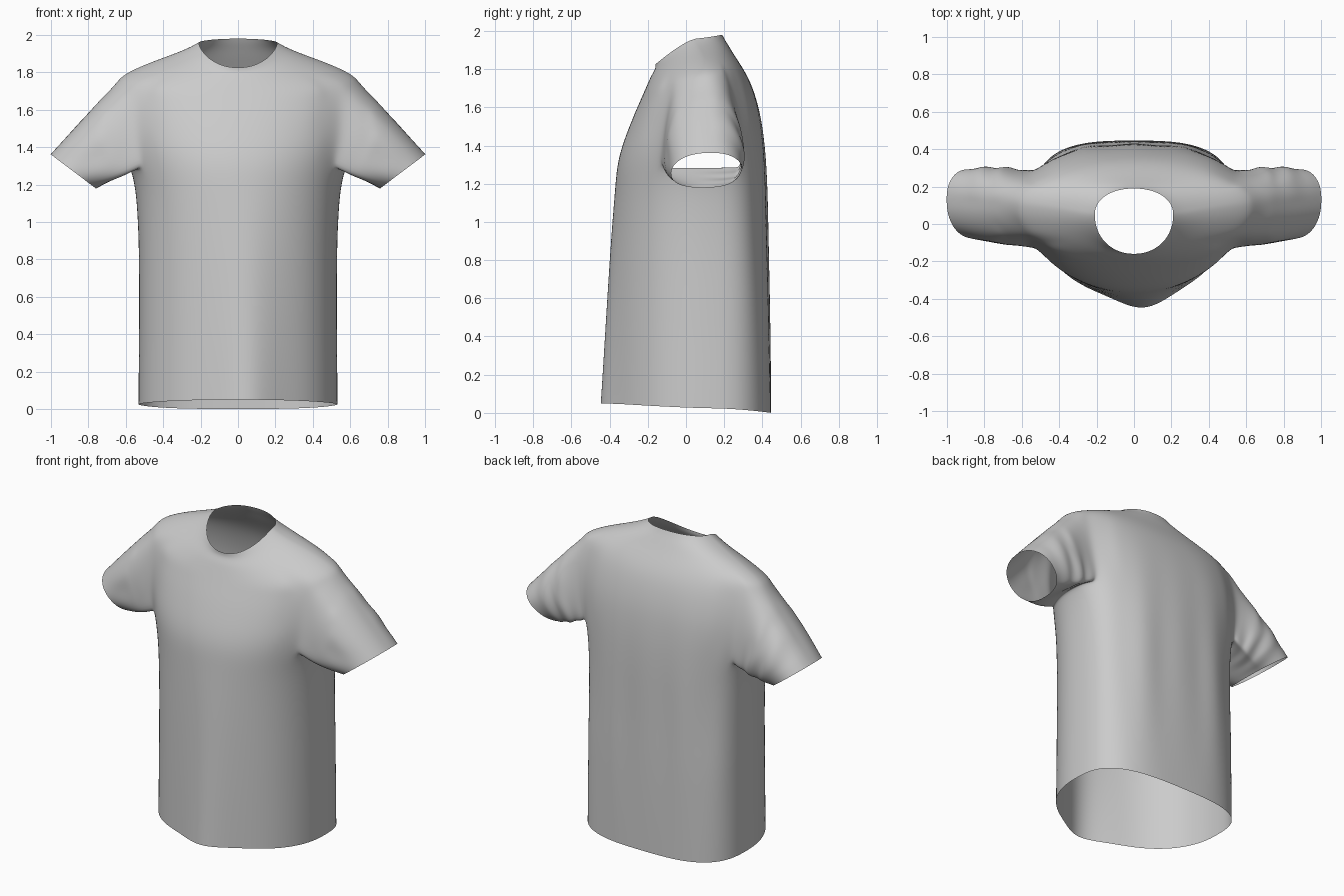
import bpy, bmesh, math
from mathutils import Vector

if "Cube" in bpy.data.objects:
    bpy.data.objects.remove(bpy.data.objects["Cube"])

N = 48          # columns around the body
HALF = 4        # armhole half width in columns
# ring: z front, z side, z back, y front, y back, half width, y of side, back squareness
RINGS = [
    (0.05, 0.025, 0.00, -0.390, 0.447, 0.533, 0.10, 3.0),
    (0.20, 0.19, 0.18, -0.388, 0.446, 0.532, 0.10, 3.0),
    (0.40, 0.40, 0.40, -0.386, 0.445, 0.530, 0.10, 3.0),
    (0.60, 0.60, 0.60, -0.383, 0.443, 0.530, 0.10, 3.0),
    (0.80, 0.80, 0.80, -0.380, 0.440, 0.530, 0.10, 2.9),
    (1.00, 1.00, 1.00, -0.375, 0.436, 0.535, 0.10, 2.8),
    (1.16, 1.18, 1.16, -0.370, 0.431, 0.548, 0.10, 2.7),
    (1.29, 1.29, 1.30, -0.363, 0.424, 0.575, 0.10, 2.6),
    (1.39, 1.40, 1.42, -0.338, 0.413, 0.605, 0.10, 2.55),
    (1.48, 1.51, 1.54, -0.305, 0.396, 0.620, 0.10, 2.5),
    (1.56, 1.62, 1.65, -0.273, 0.368, 0.625, 0.10, 2.4),
    (1.63, 1.72, 1.74, -0.242, 0.335, 0.620, 0.10, 2.3),
    (1.68, 1.79, 1.81, -0.220, 0.295, 0.610, 0.10, 2.2),
    (1.73, 1.845, 1.87, -0.198, 0.255, 0.490, 0.09, 2.1),
    (1.77, 1.89, 1.92, -0.180, 0.225, 0.360, 0.07, 2.1),
    (1.80, 1.93, 1.955, -0.160, 0.203, 0.260, 0.05, 2.1),
    (1.825, 1.96, 1.98, -0.160, 0.190, 0.210, 0.05, 2.15),
]
ROW_LOW, ROW_TOP = 7, 12   # armhole rows
FRONT_SQUARE = 2.1


def spow(v, p):
    return math.copysign(abs(v) ** p, v)


def ring_point(ring, j):
    zf, zs, zb, yf, yb, w, yc, nb = ring
    a = 2 * math.pi * j / N
    c, s = math.cos(a), math.sin(a)
    if abs(c) < 1e-9:
        c = 0.0
    if abs(s) < 1e-9:
        s = 0.0
    n = nb if s > 0 else FRONT_SQUARE
    x = w * spow(c, 2 / n)
    depth = (yb - yc) if s > 0 else (yc - yf)
    y = yc + depth * spow(s, 2 / n)
    z = zs + ((zb if s > 0 else zf) - zs) * abs(s) ** 1.25
    # hanging folds: centre bulge in front, soft pleats behind
    hang = max(0.0, 1 - zs / 1.25)
    if s < 0:
        y -= 0.065 * hang * math.exp(-((x - 0.05) / 0.15) ** 2)
    else:
        pleat = max(0.0, 1 - abs(zs - 0.9) / 0.8)
        y -= 0.008 * pleat * s * (1 - math.cos(x * 24))
    return Vector((x, y, z))


def cuff_point(f, side):
    # rounded on top, flatter underneath
    a = 2 * math.pi * f
    c = math.cos(a)
    u, v = spow(c, 1.0 if c > 0 else 0.75), spow(math.sin(a), 0.9)
    return Vector((side * (0.88 + 0.122 * u), 0.108 + 0.187 * v + 0.02 * u, 1.27 + 0.092 * u))


bm = bmesh.new()

# torso lofted from hem to neckline, leaving two armholes
grid = [[bm.verts.new(ring_point(r, j)) for j in range(N)] for r in RINGS]


def in_armhole(i, j):
    if not ROW_LOW <= i < ROW_TOP:
        return False
    return j < HALF or j >= N - HALF or N // 2 - HALF <= j < N // 2 + HALF


for i in range(len(RINGS) - 1):
    for j in range(N):
        if not in_armhole(i, j):
            k = (j + 1) % N
            bm.faces.new((grid[i][j], grid[i][k], grid[i + 1][k], grid[i + 1][j]))


# sleeves lofted from each armhole to its cuff
def add_sleeve(side):
    def vert(row, k):
        return grid[row][(k if side > 0 else N // 2 - k) % N]
    loop = [vert(ROW_TOP, k) for k in range(0, HALF)]
    loop += [vert(r, HALF) for r in range(ROW_TOP, ROW_LOW, -1)]
    loop += [vert(ROW_LOW, k) for k in range(HALF, -HALF, -1)]
    loop += [vert(r, -HALF) for r in range(ROW_LOW, ROW_TOP)]
    loop += [vert(ROW_TOP, k) for k in range(-HALF, 0)]
    m = len(loop)
    seg = [(loop[(i + 1) % m].co - loop[i].co).length for i in range(m)]
    total = sum(seg)
    start = [v.co.copy() for v in loop]
    prev, steps = loop, 12
    for st in range(1, steps + 1):
        t = st / steps
        new = []
        for i in range(m):
            f = sum(seg[:i]) / total
            a = 2 * math.pi * f
            p = start[i].lerp(cuff_point(f, side), t)
            out = Vector((side * 0.6 * math.cos(a), math.sin(a), 0.6 * math.cos(a)))
            env = math.sin(math.pi * t)
            back = max(0.0, math.sin(a))
            front = max(0.0, -math.sin(a))
            bulge = 0.025 * env * abs(math.sin(a))
            wrinkle = 0.010 * env * back * math.sin(t * 19 + 2 * math.cos(a))
            crease = -0.02 * env * front * math.exp(-((math.cos(a) + 0.5 - 0.7 * t) / 0.25) ** 2)
            new.append(bm.verts.new(p + out * (bulge + wrinkle + crease)))
        for i in range(m):
            k = (i + 1) % m
            bm.faces.new((prev[i], prev[k], new[k], new[i]))
        prev = new


add_sleeve(1)
add_sleeve(-1)

bmesh.ops.delete(bm, geom=[v for v in bm.verts if not v.link_faces], context='VERTS')
# soften the seam around the armholes
seam = [v for v in bm.verts if 0.44 < abs(v.co.x) < 0.72 and 1.33 < v.co.z < 1.74]
for _ in range(3):
    bmesh.ops.smooth_vert(bm, verts=seam, factor=0.5, use_axis_x=True, use_axis_y=True, use_axis_z=True)
bmesh.ops.recalc_face_normals(bm, faces=bm.faces)
for f in bm.faces:
    f.smooth = True
mesh = bpy.data.meshes.new("shirt")
bm.to_mesh(mesh)
bm.free()
shirt = bpy.data.objects.new("shirt", mesh)
bpy.context.collection.objects.link(shirt)
sub = shirt.modifiers.new("smooth_cloth", 'SUBSURF')
sub.levels = sub.render_levels = 2
